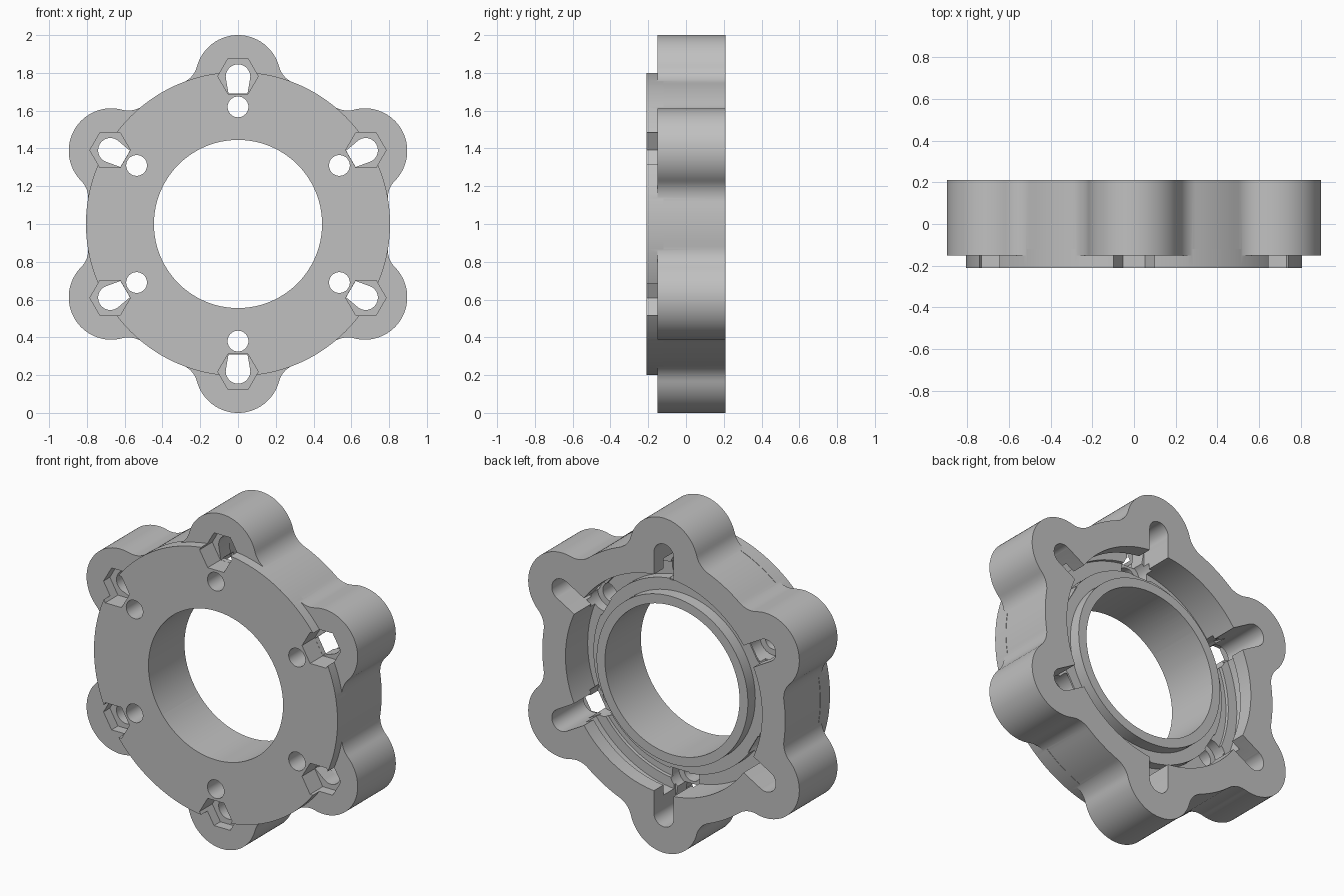
import bpy, bmesh, math
from math import cos, sin, radians, pi

if "Cube" in bpy.data.objects:
    bpy.data.objects.remove(bpy.data.objects["Cube"])

grey = bpy.data.materials.new("plain grey")
grey.diffuse_color = (0.53, 0.53, 0.53, 1)
grey.use_nodes = True
grey.node_tree.nodes["Principled BSDF"].inputs["Base Color"].default_value = grey.diffuse_color


def finish(name, bm):
    bmesh.ops.recalc_face_normals(bm, faces=bm.faces)
    me = bpy.data.meshes.new(name)
    bm.to_mesh(me)
    bm.free()
    me.materials.append(grey)
    ob = bpy.data.objects.new(name, me)
    bpy.context.collection.objects.link(ob)
    return ob


def prism(name, pts, y0, y1):
    """Extrude a 2D outline (x, height from the axis) along y."""
    bm = bmesh.new()
    a = [bm.verts.new((u, y0, v + 1)) for u, v in pts]
    b = [bm.verts.new((u, y1, v + 1)) for u, v in pts]
    bm.faces.new(a)
    bm.faces.new(b[::-1])
    for i in range(len(a)):
        j = (i + 1) % len(a)
        bm.faces.new((a[i], a[j], b[j], b[i]))
    return finish(name, bm)


def ring(name, profile, n=144):
    """Revolve a closed (radius, y) profile around the main axis."""
    bm = bmesh.new()
    rows = [[bm.verts.new((r * cos(2 * pi * i / n), y, 1 + r * sin(2 * pi * i / n)))
             for r, y in profile] for i in range(n)]
    m = len(profile)
    for i in range(n):
        p, q = rows[i], rows[(i + 1) % n]
        for k in range(m):
            bm.faces.new((p[k], p[(k + 1) % m], q[(k + 1) % m], q[k]))
    return finish(name, bm)


def arc(cx, cy, r, a0, a1, n):
    """Points on an arc, angles in degrees, both ends included."""
    return [(cx + r * cos(radians(a0 + (a1 - a0) * i / n)),
             cy + r * sin(radians(a0 + (a1 - a0) * i / n))) for i in range(n + 1)]


def circle(cx, cy, r, n=40):
    return arc(cx, cy, r, 0, 360, n)[:-1]


def turn(pts, deg):
    c, s = cos(radians(deg)), sin(radians(deg))
    return [(x * c - y * s, x * s + y * c) for x, y in pts]


def boolean(target, tool, op):
    mod = target.modifiers.new(op, 'BOOLEAN')
    mod.operation, mod.solver, mod.object = op, 'EXACT', tool
    bpy.context.view_layer.objects.active = target
    bpy.ops.object.modifier_apply(modifier=mod.name)
    bpy.data.objects.remove(tool, do_unlink=True)


# Lobed outline: lobe arc, hollow fillet, rim arc, fillet; repeated six times
LOBE_C, LOBE_R, RIM, FIL = 0.775, 0.225, 0.803, 0.13
D = RIM + FIL
phi = math.acos((D * D + LOBE_C ** 2 - (LOBE_R + FIL) ** 2) / (2 * D * LOBE_C))
fx, fy = D * cos(phi), D * sin(phi)
t = math.degrees(math.atan2(fy, fx - LOBE_C))
ph = math.degrees(phi)
unit = (arc(LOBE_C, 0, LOBE_R, -t, t, 32)
        + arc(fx, fy, FIL, 180 + t, 180 + ph, 10)[1:]
        + arc(0, 0, RIM, ph, 60 - ph, 8)[1:])
mx, my = turn([(fx, -fy)], 60)[0]
unit += arc(mx, my, FIL, 240 - ph, 240 - t, 10)[1:-1]
angles = [30 + 60 * k for k in range(6)]
outline = [p for a in angles for p in turn(unit, a)]
body = prism("lobed_mount_ring", outline, -0.15, 0.21)

# Round front flange
boolean(body, prism("flange", circle(0, 0, 0.805, 192), -0.21, -0.12), 'UNION')

# Stepped cavity in the back, leaving a thin inner sleeve
boolean(body, ring("cavity", [(0.3, 0.13), (0.5, 0.13), (0.5, 0.06), (0.57, 0.06),
                              (0.57, 0), (0.65, 0), (0.65, 0.3), (0.3, 0.3)]), 'DIFFERENCE')
# Central bore
boolean(body, prism("bore", circle(0, 0, 0.445, 144), -0.4, 0.4), 'DIFFERENCE')

# Three locking grooves under the back lip
for a in (60, 180, 300):
    sector = arc(0, 0, 0.71, a - 28, a + 28, 24) + arc(0, 0, 0.61, a + 28, a - 28, 24)
    boolean(body, prism("groove", sector, 0.02, 0.12), 'DIFFERENCE')

# Fastener openings on each lobe
for a in angles:
    hexagon = [(0.782 + 0.107 * cos(radians(30 + 60 * i)),
                0.107 * sin(radians(30 + 60 * i))) for i in range(6)]
    taper = arc(0.78, 0, 0.065, -100, 100, 24) + [(0.69, 0.05), (0.69, -0.05)]
    slot = arc(0.775, 0, 0.065, -90, 90, 20) + [(0.56, 0.065), (0.56, -0.065)]
    for name, pts, y0, y1 in (("nut_pocket", hexagon, -0.3, -0.09),
                              ("bolt_hole", taper, -0.3, 0.3),
                              ("back_slot", slot, 0.005, 0.3),
                              ("counterbore", circle(0.62, 0, 0.09), -0.06, 0.05),
                              ("screw_hole", circle(0.62, 0, 0.055), -0.3, 0.1)):
        boolean(body, prism(name, turn(pts, a), y0, y1), 'DIFFERENCE')

bpy.ops.object.select_all(action='DESELECT')
body.select_set(True)
bpy.context.view_layer.objects.active = body
bpy.ops.object.shade_smooth_by_angle(angle=radians(30))
